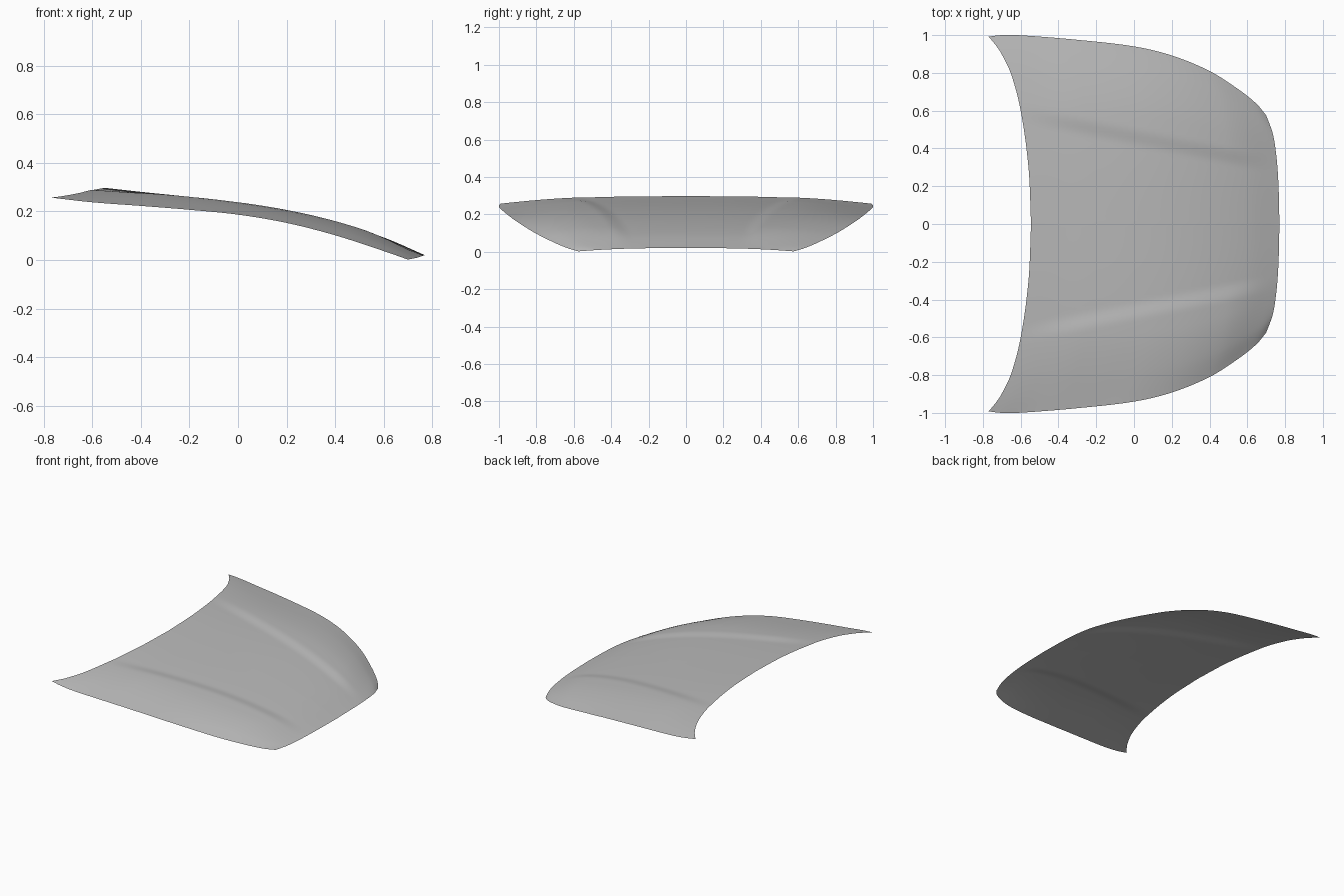
import bpy, bmesh, math

if "Cube" in bpy.data.objects:
    bpy.data.objects.remove(bpy.data.objects["Cube"])

NT, NU = 70, 48   # rows rear to front, columns centre to side


def spline(pts, x):
    """Smooth (Hermite) interpolation through (x, value) points."""
    n = len(pts)

    def slope(i):
        a, b = pts[max(i - 1, 0)], pts[min(i + 1, n - 1)]
        return (b[1] - a[1]) / (b[0] - a[0])
    i = 0
    while i < n - 2 and x > pts[i + 1][0]:
        i += 1
    (x0, v0), (x1, v1) = pts[i], pts[i + 1]
    h = x1 - x0
    s = min(max((x - x0) / h, 0), 1)
    return ((2*s**3 - 3*s*s + 1) * v0 + (s**3 - 2*s*s + s) * h * slope(i)
            + (3*s*s - 2*s**3) * v1 + (s**3 - s*s) * h * slope(i + 1))


def smooth(a, b, x):
    s = min(max((x - a) / (b - a), 0), 1)
    return s * s * (3 - 2 * s)


# centre line and side edge profiles, by x
CENTRE_Z = [(-.545, .297), (-.4, .281), (-.2, .26), (0, .235), (.2, .202),
            (.4, .156), (.6, .093), (.77, .02)]
SIDE_Z = [(-.77, .257), (-.6, .238), (-.4, .223), (-.2, .207), (0, .187),
          (.2, .153), (.4, .102), (.6, .037), (.7, .002)]
SIDE_Y = [(-.77, .992), (-.7, 1), (-.6, .999), (-.3, .975), (0, .94), (.2, .892),
          (.4, .81), (.55, .715), (.65, .635), (.7, .575)]
# rear and front edge sweep, by distance from the middle
REAR_X = [(0, 0), (.3, .06), (.6, .24), (.8, .47), (.91, .70), (.96, .85), (1, 1)]
FRONT_X = [(0, 0), (.35, .07), (.6, .21), (.83, .5), (1, 1)]


def point(t, u):
    xc = -.545 + 1.315 * t
    xs = -.77 + 1.47 * t
    sweep = (1 - t) * spline(REAR_X, u) + t * spline(FRONT_X, u)
    x = xc + (xs - xc) * sweep
    y = spline(SIDE_Y, xs) * u
    zc, zs = spline(CENTRE_Z, xc), spline(SIDE_Z, xs)
    z = zc + (zs - zc) * u ** 2.8
    # raised shoulder outside the slanting crease
    crease = .46 - .2 * x
    fade = smooth(-.02, .25, t) * smooth(1.0, .75, t) if t < 1 else 0
    fade = smooth(-.1, .25, t) * (1 - smooth(.8, 1, t))
    z += .012 * fade * smooth(crease - .05, crease + .05, y) * (1 - smooth(.6, 1, u))
    return x, y, z


# hood panel: one smooth curved sheet, mirrored about the middle
bm = bmesh.new()
grid = []
for i in range(NT + 1):
    row = []
    for j in range(-NU, NU + 1):
        x, y, z = point(i / NT, abs(j) / NU)
        row.append(bm.verts.new((x, math.copysign(y, j), z)))
    grid.append(row)
for i in range(NT):
    for j in range(2 * NU):
        f = bm.faces.new((grid[i][j], grid[i + 1][j], grid[i + 1][j + 1], grid[i][j + 1]))
        f.smooth = True
mesh = bpy.data.meshes.new("hood_panel")
bm.to_mesh(mesh)
bm.free()
hood = bpy.data.objects.new("hood_panel", mesh)
bpy.context.collection.objects.link(hood)

paint = bpy.data.materials.new("grey_paint")
paint.diffuse_color = (.5, .5, .5, 1)
paint.use_nodes = True
paint.node_tree.nodes["Principled BSDF"].inputs["Base Color"].default_value = paint.diffuse_color
mesh.materials.append(paint)
